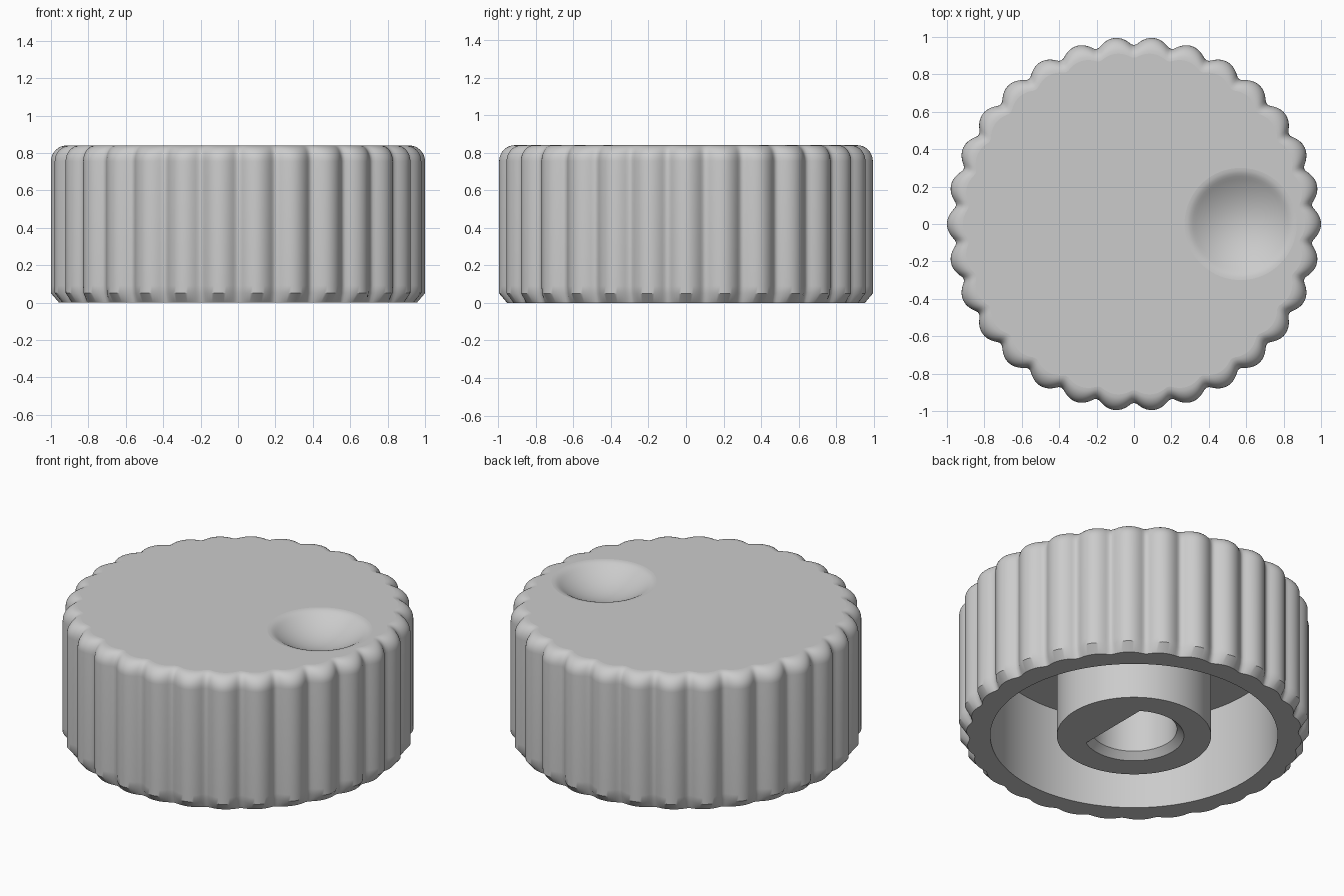
import bpy, bmesh
from math import sin, cos, pi, radians

if "Cube" in bpy.data.objects:
    bpy.data.objects.remove(bpy.data.objects["Cube"], do_unlink=True)

LOBES, STEPS = 30, 16
SEG = LOBES * STEPS
HEIGHT, ROOF = 0.84, 0.57
FLUTE = 0.043                 # depth of the grip grooves
FILLET = 0.085                # rounding of the top rim
DIMPLE_X, DIMPLE_R, DIMPLE_D = 0.57, 0.30, 0.1
FLAT_X = 0.157                # flat side of the shaft hole

grey = bpy.data.materials.new("grey_plastic")
grey.use_nodes = True
colour = (0.6, 0.6, 0.6, 1)
grey.diffuse_color = colour
grey.node_tree.nodes["Principled BSDF"].inputs["Base Color"].default_value = colour


def bump(t, t0):
    """Round hump, 1 at t=0 falling to 0 at t=1, blended tangentially past t0."""
    t = abs(t)
    return 1 - t * t / t0 if t < t0 else (1 - t) ** 2 / (1 - t0)


def circle(r):
    return lambda a: r


def fluted(inset, groove_inset):
    """Scalloped outline, drawn in by separate amounts on lobes and grooves."""
    def radius(a):
        t = (a * LOBES / (2 * pi) + 0.5) % 1 * 2 - 1
        h = bump(t, 0.8)
        return 1 - FLUTE * (1 - h) - inset * h - groove_inset * (1 - h)
    return radius


def d_shape(r):
    return lambda a: min(r, FLAT_X / cos(a)) if cos(a) > 0.1 else r


def add_ring(bm, radius, z, cx=0, n=SEG):
    angles = [2 * pi * i / n for i in range(n)]
    return [bm.verts.new((cx + radius(a) * cos(a), radius(a) * sin(a), z)) for a in angles]


def bridge(bm, rings):
    for lower, upper in zip(rings, rings[1:]):
        n = len(lower)
        for i in range(n):
            j = (i + 1) % n
            bm.faces.new((lower[i], lower[j], upper[j], upper[i]))


def ring_edges(bm, ring):
    return [bm.edges.get((ring[i - 1], ring[i])) for i in range(len(ring))]


def finish(bm, name):
    bmesh.ops.recalc_face_normals(bm, faces=bm.faces)
    mesh = bpy.data.meshes.new(name)
    bm.to_mesh(mesh)
    bm.free()
    mesh.materials.append(grey)
    obj = bpy.data.objects.new(name, mesh)
    bpy.context.collection.objects.link(obj)
    bpy.ops.object.select_all(action="DESELECT")
    obj.select_set(True)
    bpy.context.view_layer.objects.active = obj
    bpy.ops.object.shade_smooth_by_angle(angle=radians(35))
    return obj


# Grip body: hollow underside, chamfered foot, fluted side, rounded rim
bm = bmesh.new()
profile = [
    (circle(0.44), ROOF), (circle(0.82), ROOF), (circle(0.82), 0),
    (fluted(FLUTE, 0.02), 0), (fluted(0, 0.005), 0.05), (fluted(0, 0), 0.09),
]
for i in range(9):
    a = i / 8 * pi / 2
    inset = FILLET * (1 - cos(a))
    profile.append((fluted(inset, inset * 0.8), HEIGHT - FILLET * (1 - sin(a))))
rings = [add_ring(bm, r, z) for r, z in profile]
bridge(bm, rings)

# Finger dimple with a softened rim
dimple = []
for i in range(20):
    t = 1 - i / 20
    dimple.append(add_ring(bm, circle(DIMPLE_R * t), HEIGHT - DIMPLE_D * bump(t, 0.85), DIMPLE_X, 96))
bridge(bm, dimple)
centre = bm.verts.new((DIMPLE_X, 0, HEIGHT - DIMPLE_D))
for i in range(96):
    bm.faces.new((dimple[-1][i - 1], dimple[-1][i], centre))

# Flat top around the dimple
borders = ring_edges(bm, rings[-1]) + ring_edges(bm, dimple[0])
bmesh.ops.triangle_fill(bm, edges=borders, use_beauty=True, normal=(0, 0, 1))
for edge in borders:
    edge.smooth = False
finish(bm, "grip_body")

# Shaft hub with a chamfered D-shaped blind hole
bm = bmesh.new()
hub = [(circle(0.44), ROOF), (circle(0.44), 0), (d_shape(0.285), 0),
       (d_shape(0.245), 0.04), (d_shape(0.245), ROOF)]
rings = [add_ring(bm, r, z) for r, z in hub]
bridge(bm, rings)
bm.faces.new(rings[-1])
finish(bm, "shaft_hub")
